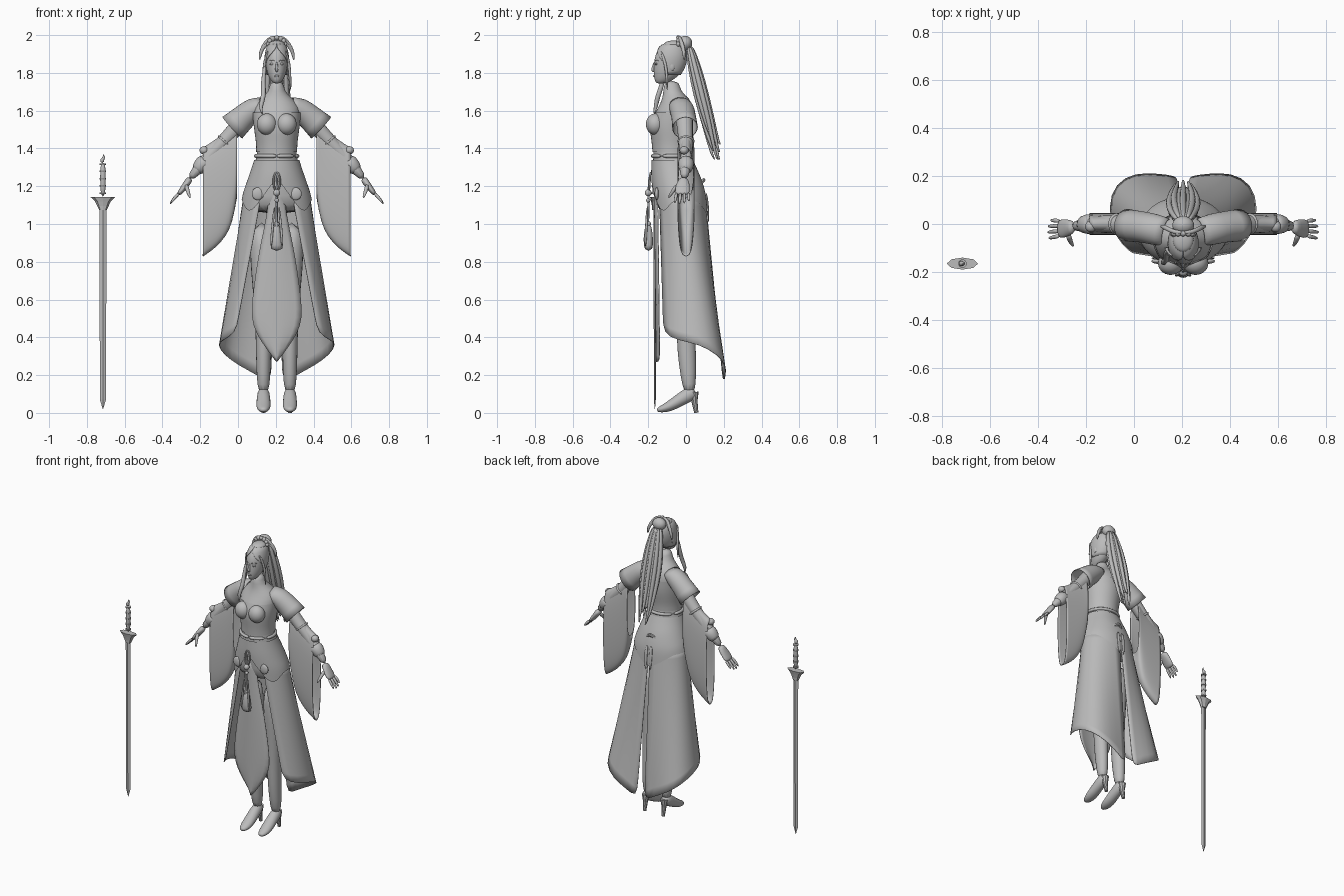
import bpy, bmesh, math
from mathutils import Vector

if "Cube" in bpy.data.objects:
    bpy.data.objects.remove(bpy.data.objects["Cube"])

CENTRE = 0.205  # the figure stands beside its sword
mat = bpy.data.materials.new("plain grey")
mat.use_nodes = True
GREY = (0.5, 0.5, 0.5, 1)
mat.diffuse_color = GREY
mat.node_tree.nodes["Principled BSDF"].inputs["Base Color"].default_value = GREY


def loft(name, rings, closed=True, caps=True, mirror=False, smooth=1, thick=0, at=(CENTRE, 0, 0)):
    """Skin a list of equal-length point rings."""
    bm = bmesh.new()
    rows = [[bm.verts.new(p) for p in ring] for ring in rings]
    n = len(rows[0])
    for a, b in zip(rows, rows[1:]):
        for i in range(n if closed else n - 1):
            j = (i + 1) % n
            bm.faces.new((a[i], a[j], b[j], b[i]))
    if closed and caps:
        bm.faces.new(rows[0])
        bm.faces.new(rows[-1])
    bmesh.ops.recalc_face_normals(bm, faces=bm.faces)
    mesh = bpy.data.meshes.new(name)
    bm.to_mesh(mesh)
    bm.free()
    ob = bpy.data.objects.new(name, mesh)
    bpy.context.collection.objects.link(ob)
    ob.location = at
    mesh.materials.append(mat)
    mesh.polygons.foreach_set("use_smooth", [smooth > 0] * len(mesh.polygons))
    if smooth:
        ob.modifiers.new("round", "SUBSURF").levels = smooth
    if thick:
        ob.modifiers.new("cloth", "SOLIDIFY").thickness = thick
    if mirror:
        ob.modifiers.new("mirror", "MIRROR").use_mirror_merge = False
    return ob


def tube(name, path, radii, sides=10, **kw):
    """Sweep an ellipse along a path; a radius may be a (depth, width) pair."""
    pts = [Vector(p) for p in path]
    rings = []
    for i, p in enumerate(pts):
        d = (pts[min(i + 1, len(pts) - 1)] - pts[max(i - 1, 0)]).normalized()
        ref = Vector((1, 0, 0)) if abs(d.y) > 0.8 else Vector((0, 1, 0))
        u = (ref - d * ref.dot(d)).normalized()
        v = d.cross(u)
        r = radii[i] if isinstance(radii, (list, tuple)) else radii
        ru, rv = r if isinstance(r, tuple) else (r, r)
        angles = [math.tau * k / sides for k in range(sides)]
        rings.append([p + u * ru * math.cos(a) + v * rv * math.sin(a) for a in angles])
    return loft(name, rings, **kw)


def ball(name, c, r, **kw):
    rings = []
    for i in range(9):
        t = math.pi * (0.03 + 0.94 * i / 8)
        rings.append([(c[0] + r[0] * math.sin(t) * math.cos(math.tau * k / 14),
                       c[1] + r[1] * math.sin(t) * math.sin(math.tau * k / 14),
                       c[2] + r[2] * math.cos(t)) for k in range(14)])
    return loft(name, rings, **kw)


def blend(table, z):
    """Interpolate a table whose first column is rising or falling."""
    rows = sorted(table)
    z = max(rows[0][0], min(rows[-1][0], z))
    for a, b in zip(rows, rows[1:]):
        if z <= b[0]:
            t = (z - a[0]) / (b[0] - a[0])
            return [p + (q - p) * t for p, q in zip(a[1:], b[1:])]


def girth(table, z, a, grow=0.0):
    """Point on a body section; angle a starts at the front."""
    w, front, back = blend(table, z)
    return ((w + grow) * math.sin(a), (front + back) / 2 - ((back - front) / 2 + grow) * math.cos(a), z)


AROUND = [math.tau * k / 28 for k in range(28)]

# Torso: height, half width, front, back
BODY = [(1.76, .036, -.115, -.035), (1.70, .04, -.12, -.03), (1.665, .085, -.125, .02),
        (1.62, .125, -.145, .04), (1.57, .122, -.175, .045), (1.53, .118, -.19, .045),
        (1.47, .11, -.182, .035), (1.40, .10, -.172, .02), (1.33, .112, -.174, .03),
        (1.25, .14, -.176, .07), (1.15, .175, -.168, .10), (1.05, .185, -.158, .105)]
loft("torso", [[girth(BODY, row[0], a) for a in AROUND] for row in BODY])
ball("bust", (.052, -.163, 1.528), (.056, .052, .058), mirror=True)
loft("bodice", [[girth(BODY, z, a, .006) for a in AROUND] for z in (1.59, 1.53, 1.47, 1.42, 1.38)], caps=False)

# Hip wrap with pointed hem
HEM = [(0, 1.25), (45, 1.05), (80, 1.13), (130, 1.12), (180, 1.02)]
wrap = []
for i in range(7):
    wrap.append([girth(BODY, 1.34 + (blend(HEM, min(math.degrees(a), 360 - math.degrees(a)))[0] - 1.34) * i / 6,
                       a, .01) for a in AROUND])
loft("hip_wrap", wrap, caps=False)
tube("waist_sash", [girth(BODY, 1.36, a, .004) for a in AROUND + [0]], .012, sides=6)
ball("hip_medallion", (.1, -.155, 1.16), (.034, .012, .034), mirror=True)

# Side and back skirt panels, split at the back
hem = [(.22, -.12, .42), (.29, -.05, .385), (.315, .07, .365), (.285, .17, .31), (.2, .215, .25), (.10, .21, .2), (.03, .2, .15)]
panel = []
for i in range(9):
    t = i / 8
    row = []
    for k, end in enumerate(hem):
        a = math.radians(27 + 152 * k / 6)
        top = Vector((.182 * math.sin(a), -.027 - .13 * math.cos(a), 1.15))
        row.append(top.lerp(Vector(end), t))
    panel.append(row)
loft("side_skirt", panel, closed=False, mirror=True, thick=.004)

# Front skirt panel, leaf shaped
LEAF = [(1.22, .035), (1.05, .05), (.9, .085), (.75, .11), (.6, .13), (.5, .135), (.42, .11), (.34, .055), (.27, .003)]
loft("front_skirt", [[(w * s, -.172 + .02 * s * s + .012 * (1.22 - z), z) for s in (-1, -.5, 0, .5, 1)]
                     for z, w in LEAF], closed=False, thick=.004)

# Legs and heeled boots
tube("leg", [(.08, -.02, 1.02), (.075, -.015, .75), (.07, -.005, .5), (.07, .004, .32), (.07, .012, .2), (.07, .02, .1)],
     [.08, .065, (.05, .045), (.053, .043), (.044, .038), (.032, .032)], mirror=True)
tube("boot_foot", [(.07, .05, .115), (.07, .02, .1), (.07, -.03, .07), (.07, -.09, .032), (.07, -.135, .018), (.07, -.155, .014)],
     [(.025, .03), (.036, .042), (.038, .036), (.042, .03), (.03, .018), (.012, .01)], mirror=True)
tube("boot_heel", [(.07, .04, .11), (.07, .045, .06), (.07, .055, 0)], [.027, .016, .011], mirror=True, smooth=0)

# Arms and hands
tube("arm", [(.1, -.02, 1.63), (.16, -.01, 1.575), (.22, -.005, 1.5), (.3, 0, 1.415), (.38, 0, 1.335), (.465, -.01, 1.235)],
     [.055, .05, .043, .04, .036, .024], mirror=True)
tube("palm", [(.455, -.01, 1.245), (.48, -.016, 1.21), (.505, -.02, 1.175), (.522, -.02, 1.155)],
     [(.025, .022), (.038, .018), (.042, .016), (.038, .011)], mirror=True)
for k, finger in enumerate(("index", "middle", "ring", "little")):
    y = -.05 + .021 * k
    reach = (.9, 1, .95, .75)[k]
    tube(finger + "_finger", [(.515, y, 1.165), (.515 + .03 * reach, y * 1.1, 1.165 - .03 * reach),
                              (.515 + .052 * reach, y * 1.2, 1.165 - .062 * reach)], [.011, .01, .006], sides=6, mirror=True)
tube("thumb", [(.48, -.04, 1.21), (.472, -.07, 1.175), (.457, -.095, 1.135)], [.016, .012, .007], sides=6, mirror=True)

# Shoulder caps and long hanging sleeves
tube("shoulder_cap", [(.07, -.035, 1.63), (.12, -.022, 1.61), (.17, -.012, 1.57), (.235, -.005, 1.51)],
     [(.06, .045), (.068, .066), (.066, .068), (.07, .08)], sides=14, caps=False, mirror=True, thick=.004)
sleeve = []
for x, top, bottom in ((.21, 1.53, 1.14), (.235, 1.52, 1.0), (.27, 1.49, .93), (.32, 1.455, .875), (.36, 1.425, .845), (.39, 1.41, .825)):
    mid, half = (top + bottom) / 2, (top - bottom) / 2
    sleeve.append([(x, .046 * math.copysign(abs(math.sin(a)) ** .6, math.sin(a)), mid + half * math.cos(a))
                   for a in [math.tau * k / 24 for k in range(24)]])
loft("hanging_sleeve", sleeve, caps=False, mirror=True, thick=.004)
tube("sleeve_band", [(.27, 0, 1.447), (.285, 0, 1.43)], .05, sides=14, mirror=True)
tube("bracer", [(.37, 0, 1.345), (.40, 0, 1.31), (.43, -.004, 1.275)], [.047, .043, .034], sides=12, mirror=True)
ball("bracer_knot", (.385, -.01, 1.39), (.025, .025, .022), mirror=True)

# Head and face
HEAD = [(1.742, .016, -.158, -.115), (1.765, .036, -.168, -.06), (1.80, .051, -.172, -.025), (1.84, .058, -.17, -.005),
        (1.88, .06, -.167, 0), (1.92, .055, -.152, 0), (1.95, .04, -.125, -.02), (1.965, .01, -.08, -.055)]
loft("head", [[girth(HEAD, row[0], a) for a in AROUND] for row in HEAD])
tube("nose", [(0, -.166, 1.86), (0, -.174, 1.83), (0, -.178, 1.815), (0, -.168, 1.805)], [.005, .008, .01, .006], sides=8)
ball("eye", (.025, -.158, 1.847), (.013, .007, .006), mirror=True)
tube("brow", [(.01, -.168, 1.862), (.027, -.16, 1.868), (.042, -.145, 1.862)], .003, sides=6, mirror=True)
ball("lips", (0, -.168, 1.783), (.014, .007, .006))
ball("ear", (.056, -.075, 1.835), (.008, .016, .025), mirror=True)

# Swept-back hair shell, bun and ponytail
shell = []
for z in (1.79, 1.83, 1.87, 1.90, 1.93, 1.95, 1.965):
    opening = math.radians(max(0, (1.935 - z) * 900))
    start = min(opening, math.radians(85))
    shell.append([girth(HEAD, z, start + (math.tau - 2 * start) * k / 20, .008) for k in range(21)])
loft("hair_shell", shell, closed=False, thick=.004)
ball("hair_crown", (0, -.065, 1.95), (.045, .055, .022))
ball("hair_bun", (0, -.005, 1.957), (.048, .04, .04))
tail = [(0, .015, 1.95), (0, .045, 1.83), (0, .08, 1.68), (0, .12, 1.53), (0, .155, 1.43)]
tube("ponytail", tail, [(.02, .03), (.03, .055), (.032, .068), (.024, .055), (.008, .015)], sides=14)
for k in range(9):
    a = math.tau * k / 9
    drop = .04 * (k % 3)
    tube("ponytail_strand", [(.06 * s * math.sin(a), y + .028 * s * math.cos(a), z - (drop if z < 1.5 else 0))
                             for (_, y, z), s in zip(tail + [(0, .17, 1.42)], (.4, .85, 1.05, .9, .6, .5))],
         [.012, .016, .017, .014, .009, .003], sides=6)
tube("temple_lock", [(.045, -.135, 1.92), (.066, -.11, 1.86), (.07, -.1, 1.78), (.075, -.1, 1.7)], [.006, .01, .009, .003], sides=6, mirror=True)
tube("long_lock", [(-.06, -.11, 1.85), (-.075, -.12, 1.75), (-.065, -.15, 1.68), (-.09, -.16, 1.62), (-.075, -.17, 1.58)],
     [.01, .014, .016, .014, .003], sides=6)

# Hair ornament
for lift in (0, .022):
    tube("hair_loop", [(0, -.035, 1.97 + lift), (.035, -.035, 1.965 + lift), (.065, -.02, 1.945 + lift / 2),
                       (.085, -.01, 1.91), (.092, -.01, 1.865 + lift)], [.008, .011, .012, .011, .006], sides=6, mirror=True)
for k in range(7):
    a = math.pi * k / 6
    ball("hair_flower", (.042 * math.cos(a), -.04, 1.952 + .034 * math.sin(a)), (.013, .012, .013), smooth=0)

# Front cord with beads and tassel
tube("cord_bow", [(.004, -.195, 1.17), (.022, -.192, 1.21), (.014, -.19, 1.265), (0, -.188, 1.275)], .006, sides=6, mirror=True)
tube("cord", [(0, -.195, 1.27), (0, -.2, 1.1), (0, -.2, .97)], .007, sides=6)
for z, r in ((1.165, .019), (1.125, .012), (1.0, .015)):
    ball("cord_bead", (0, -.2, z), (r, r, r))
tube("tassel", [(0, -.2, 1.0), (0, -.2, .97), (0, -.2, .92), (0, -.198, .855)], [.012, .022, .027, (.024, .042)], sides=12)
for x in (-.022, 0, .022):
    tube("tassel_ribbon", [(x * .5, -.205, 1.1), (x, -.21, 1.0), (x * 1.4, -.215, .87)], [.005, .008, .008], sides=6)

# Back ornament: pointed ring with hanging tabs
ring = [(.062 * math.sin(math.tau * k / 6), .095 - .035 * abs(math.sin(math.tau * k / 6)), 1.17 + .065 * math.cos(math.tau * k / 6)) for k in range(7)]
tube("back_ring", ring, .01, sides=6, smooth=0)
tube("back_tab", [(.015, .105, 1.17), (.02, .118, 1.1), (.015, .12, 1.0)], [(.006, .012), (.006, .016), (.004, .008)], sides=6, mirror=True)

# Sword
SWORD = (-.715, -.165, 0)
tube("sword_blade", [(0, 0, .02), (0, 0, .07), (0, 0, 1.09)], [(.001, .001), (.005, .016), (.007, .019)], sides=4, smooth=0, at=SWORD)
tube("sword_guard", [(0, 0, 1.075), (0, 0, 1.095), (0, 0, 1.12), (0, 0, 1.142)],
     [(.014, .02), (.015, .03), (.02, .042), (.025, .065)], sides=8, smooth=0, at=SWORD)
tube("sword_grip", [(0, 0, 1.14), (0, 0, 1.24), (0, 0, 1.33)], [.014, .016, .015], at=SWORD)
for k in range(5):
    tube("grip_ring", [(0, 0, 1.16 + .038 * k), (0, 0, 1.168 + .038 * k)], .018, smooth=0, at=SWORD)
tube("sword_pommel", [(0, 0, 1.325), (-.008, 0, 1.34), (.008, 0, 1.352), (.002, 0, 1.37)], [.014, .012, .008, .002], sides=8, at=SWORD)
